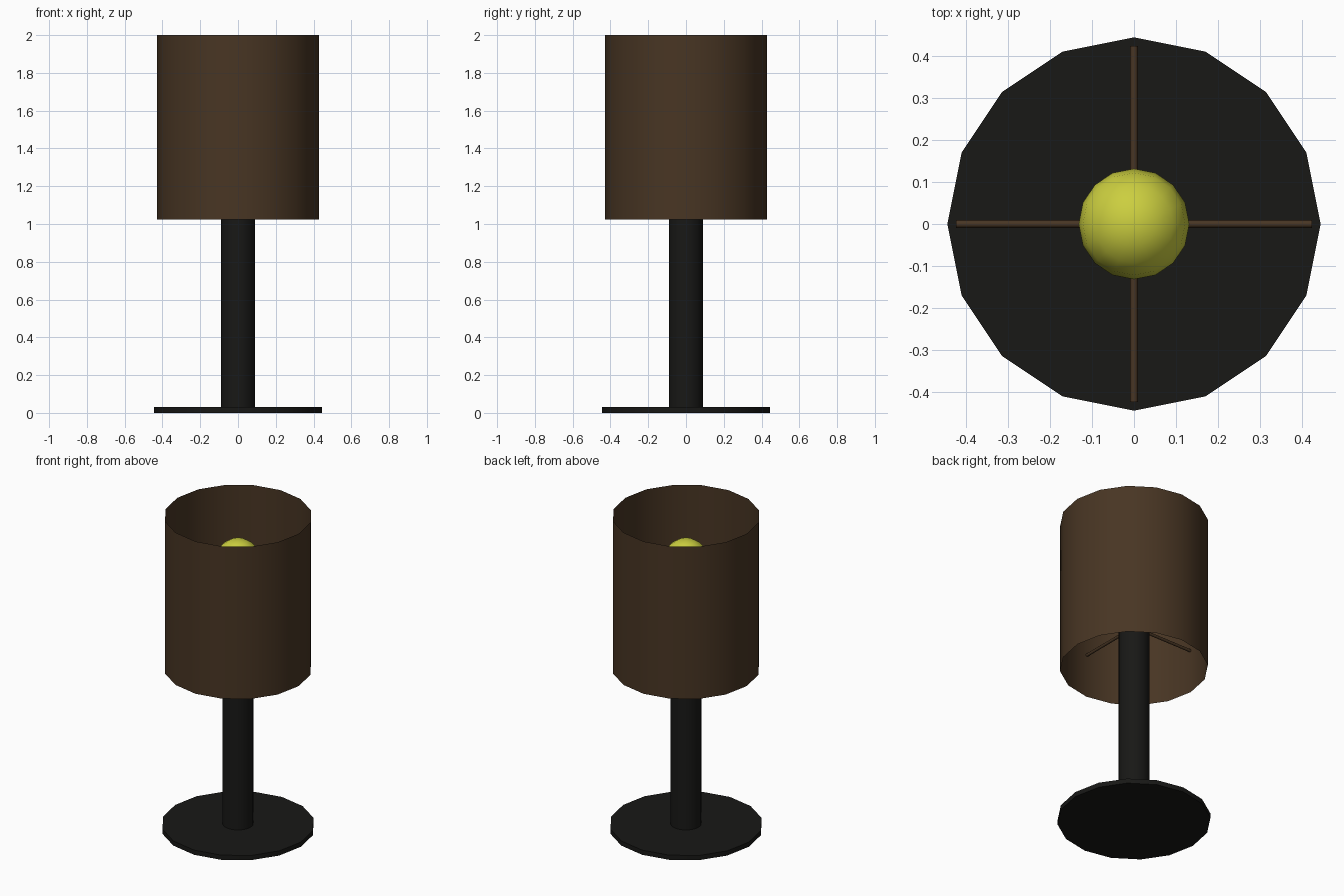
import bpy
from math import pi, radians

if "Cube" in bpy.data.objects:
    bpy.data.objects.remove(bpy.data.objects["Cube"])


def material(name, rgb):
    m = bpy.data.materials.new(name)
    m.diffuse_color = (*rgb, 1)
    m.use_nodes = True
    m.node_tree.nodes["Principled BSDF"].inputs["Base Color"].default_value = m.diffuse_color
    return m


black = material("black_metal", (0.009, 0.009, 0.008))
brown = material("brown_fabric", (0.065, 0.036, 0.017))
yellow = material("yellow_glass", (0.60, 0.62, 0.05))


def finish(name, mat):
    ob = bpy.context.object
    ob.name = name
    ob.data.materials.append(mat)
    bpy.ops.object.shade_smooth_by_angle(angle=radians(40))
    return ob


def cylinder(name, mat, radius, z0, z1, sides=16, fill='NGON'):
    bpy.ops.mesh.primitive_cylinder_add(
        vertices=sides, radius=radius, depth=z1 - z0,
        end_fill_type=fill, location=(0, 0, (z0 + z1) / 2))
    return finish(name, mat)


# Round foot and pole
cylinder("base", black, 0.445, 0, 0.03)
cylinder("pole", black, 0.09, 0.03, 1.61)

# Open, paper-thin shade
cylinder("shade", brown, 0.43, 1.025, 2.0, fill='NOTHING')

# Two crossed rods carrying the shade
for name, rot in (("rod_x", (0, pi / 2, 0)), ("rod_y", (pi / 2, 0, 0))):
    bpy.ops.mesh.primitive_cylinder_add(
        vertices=16, radius=0.009, depth=0.85, location=(0, 0, 1.30), rotation=rot)
    finish(name, brown)

# Bulb
bpy.ops.mesh.primitive_uv_sphere_add(
    segments=16, ring_count=8, radius=0.132, location=(0, 0, 1.715))
finish("bulb", yellow)
